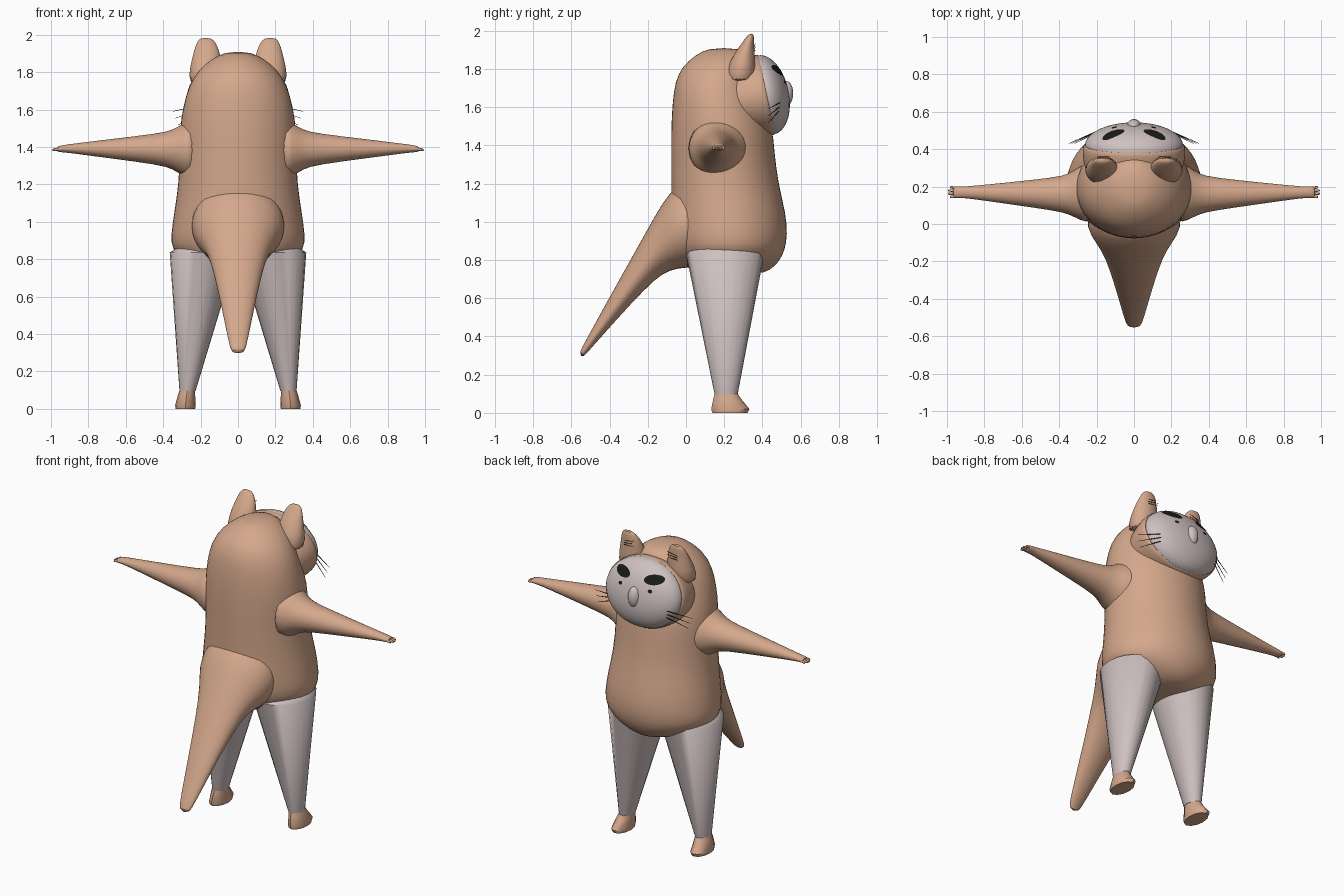
import bpy, bmesh, math
from mathutils import Vector, Matrix

cube = bpy.data.objects.get("Cube")
if cube:
    bpy.data.objects.remove(cube, do_unlink=True)


def material(name, colour):
    mat = bpy.data.materials.new(name)
    mat.use_nodes = True
    rgba = (*colour, 1)
    mat.diffuse_color = rgba
    shader = next(n for n in mat.node_tree.nodes if n.type == 'BSDF_PRINCIPLED')
    shader.inputs["Base Color"].default_value = rgba
    shader.inputs["Roughness"].default_value = 0.8
    return mat


TAN = material("tan fur", (0.66, 0.39, 0.26))
PALE = material("pale grey", (0.62, 0.53, 0.53))
BLACK = material("black", (0.01, 0.01, 0.01))


def finish(name, bm, mat, subdivide=0, angle=60):
    """Turn a bmesh into a shaded object."""
    bmesh.ops.recalc_face_normals(bm, faces=bm.faces)
    mesh = bpy.data.meshes.new(name)
    bm.to_mesh(mesh)
    bm.free()
    mesh.materials.append(mat)
    obj = bpy.data.objects.new(name, mesh)
    bpy.context.collection.objects.link(obj)
    if subdivide:
        mod = obj.modifiers.new("smooth", 'SUBSURF')
        mod.levels = mod.render_levels = subdivide
    bpy.ops.object.select_all(action='DESELECT')
    obj.select_set(True)
    bpy.context.view_layer.objects.active = obj
    bpy.ops.object.shade_smooth_by_angle(angle=math.radians(angle))
    return obj


def loft(name, rings, mat, sides=20, subdivide=1, angle=60):
    """Skin a tube over rings given as (centre, first radius, second radius) vectors."""
    bm = bmesh.new()
    loops = []
    for centre, u, v in rings:
        turns = [2 * math.pi * i / sides for i in range(sides)]
        loops.append([bm.verts.new(Vector(centre) + Vector(u) * math.cos(t) + Vector(v) * math.sin(t))
                      for t in turns])
    for a, b in zip(loops, loops[1:]):
        for i in range(sides):
            j = (i + 1) % sides
            bm.faces.new((a[i], a[j], b[j], b[i]))
    bm.faces.new(loops[0])
    bm.faces.new(loops[-1])
    return finish(name, bm, mat, subdivide, angle)


def upright(x, y, z, rx, ry):
    return (x, y, z), (rx, 0, 0), (0, ry, 0)


def sideways(x, y, z, ry, rz):
    return (x, y, z), (0, ry, 0), (0, 0, rz)


def ball(name, centre, radii, mat):
    bm = bmesh.new()
    bmesh.ops.create_uvsphere(bm, u_segments=24, v_segments=16, radius=1)
    bm.transform(Matrix.Translation(centre) @ Matrix.Diagonal((*radii, 1)))
    return finish(name, bm, mat)


def hair(name, start, end, radius=0.003):
    side = (Vector(end) - Vector(start)).orthogonal().normalized()
    other = side.cross((Vector(end) - Vector(start)).normalized())
    rings = [(start, side * radius, other * radius), (end, side * radius / 3, other * radius / 3)]
    return loft(name, rings, BLACK, sides=6, subdivide=0)


# Body and head: height, back, front, half width
body = [(0.725, 0.12, 0.38, 0.07), (0.745, 0.02, 0.44, 0.18), (0.79, -0.03, 0.49, 0.28),
        (0.85, -0.06, 0.52, 0.36), (0.93, -0.08, 0.535, 0.362), (1.05, -0.08, 0.525, 0.345),
        (1.2, -0.08, 0.485, 0.32), (1.37, -0.08, 0.465, 0.315), (1.5, -0.08, 0.455, 0.315),
        (1.62, -0.073, 0.41, 0.295), (1.73, -0.06, 0.385, 0.265), (1.81, -0.025, 0.37, 0.215),
        (1.875, 0.05, 0.35, 0.14), (1.91, 0.12, 0.28, 0.06)]
loft("body", [upright(0, (b + f) / 2, z, w, (f - b) / 2) for z, b, f, w in body], TAN, sides=24)

# Face frame leans back a little
lean = Matrix.Rotation(math.radians(12), 3, 'X')
face_centre = Vector((0, 0.42, 1.665))
face_size = Vector((0.262, 0.118, 0.21))


def on_face(x, z, lift=0.003):
    """Point on the face dome from flat face coordinates."""
    depth = math.sqrt(max(0, 1 - (x / face_size.x) ** 2 - (z / face_size.z) ** 2))
    return face_centre + lean @ Vector((x, face_size.y * depth + lift, z))


# Hood around the face
hood = []
for depth, width, height in [(-0.28, 0.2, 0.15), (-0.18, 0.25, 0.19), (-0.08, 0.275, 0.21),
                             (-0.01, 0.278, 0.219), (0.006, 0.268, 0.213), (0.0, 0.25, 0.2)]:
    hood.append((face_centre + lean @ Vector((0, depth, 0)),
                 Vector((width, 0, 0)), lean @ Vector((0, 0, height))))
loft("hood", hood, TAN, sides=28)

# Face dome
bm = bmesh.new()
bmesh.ops.create_uvsphere(bm, u_segments=40, v_segments=28, radius=1)
bm.transform(Matrix.Translation(face_centre) @ lean.to_4x4() @ Matrix.Diagonal((*face_size, 1)))
finish("face", bm, PALE)
ball("nose", (0, 0.525, 1.672), (0.038, 0.036, 0.065), PALE)
ball("lip", (0, 0.515, 1.565), (0.045, 0.018, 0.018), PALE)


def face_patch(name, x, z, rx, rz, tilt):
    """Thin oval plate that follows the face dome."""
    bm = bmesh.new()
    bmesh.ops.create_circle(bm, cap_ends=True, cap_tris=True, segments=20, radius=1)
    bmesh.ops.subdivide_edges(bm, edges=bm.edges[:], cuts=2, use_grid_fill=True)
    for v in bm.verts:
        a, b = v.co.x * rx, v.co.y * rz
        v.co = on_face(x + a * math.cos(tilt) - b * math.sin(tilt),
                       z + a * math.sin(tilt) + b * math.cos(tilt))
    return finish(name, bm, BLACK)


# Tail: upper point and lower point as (y, z), then half width
tail = [((0.1, 1.25), (0.15, 0.76), 0.26), ((-0.05, 1.2), (0.0, 0.76), 0.26),
        ((-0.125, 1.1), (-0.09, 0.745), 0.2), ((-0.2, 0.965), (-0.16, 0.7), 0.155),
        ((-0.365, 0.67), (-0.28, 0.58), 0.105), ((-0.53, 0.37), (-0.5, 0.335), 0.05),
        ((-0.562, 0.31), (-0.54, 0.285), 0.035)]
rings = []
for top, low, width in tail:
    top, low = Vector((0, *top)), Vector((0, *low))
    rings.append(((top + low) / 2, Vector((width, 0, 0)), (top - low) / 2))
loft("tail", rings, TAN)

for side, s in (("left", 1), ("right", -1)):
    # Leg covering and foot
    loft(side + "_leg", [upright(s * x, y, z, rx, ry) for x, y, z, rx, ry in [
        (0.27, 0.21, 0.095, 0.043, 0.06), (0.184, 0.205, 0.835, 0.181, 0.205),
        (0.18, 0.205, 0.87, 0.14, 0.16)]], PALE, sides=24, subdivide=0)
    loft(side + "_foot", [upright(s * x, y, z, rx, ry) for x, y, z, rx, ry in [
        (0.281, 0.23, 0, 0.052, 0.092), (0.281, 0.232, 0.02, 0.055, 0.1),
        (0.275, 0.215, 0.075, 0.046, 0.072), (0.27, 0.21, 0.105, 0.041, 0.058)]],
        TAN, sides=12, subdivide=0, angle=40)

    # Arm, hand and fingers
    loft(side + "_arm", [sideways(s * x, y, z, ry, rz) for x, y, z, ry, rz in [
        (0.22, 0.17, 1.385, 0.18, 0.18), (0.29, 0.165, 1.385, 0.145, 0.145),
        (0.35, 0.16, 1.387, 0.108, 0.105), (0.42, 0.16, 1.389, 0.09, 0.085),
        (0.7, 0.165, 1.391, 0.055, 0.05), (0.92, 0.17, 1.392, 0.028, 0.021),
        (0.95, 0.17, 1.39, 0.032, 0.018), (0.97, 0.17, 1.388, 0.03, 0.013)]], TAN)
    for i in range(4):
        y = 0.145 + i * 0.017
        reach = 0.997 if i in (1, 2) else 0.985
        loft(f"{side}_finger_{i + 1}", [
            sideways(s * 0.945, 0.17 + (y - 0.17) * 0.8, 1.39, 0.009, 0.009),
            sideways(s * 0.975, y, 1.388, 0.008, 0.009),
            sideways(s * reach, y, 1.383, 0.006, 0.006)], TAN, sides=8)

    # Ear with a few dark hairs
    loft(side + "_ear", [upright(s * x, y, z, rx, ry) for x, y, z, rx, ry in [
        (0.175, 0.28, 1.72, 0.1, 0.09), (0.17, 0.295, 1.84, 0.085, 0.068),
        (0.167, 0.315, 1.91, 0.07, 0.042), (0.17, 0.333, 1.96, 0.052, 0.024),
        (0.173, 0.342, 1.985, 0.028, 0.011)]], TAN)
    for i in range(3):
        hair(f"{side}_ear_hair_{i + 1}", (s * 0.19, 0.358, 1.895 + i * 0.012),
             (s * 0.12, 0.364, 1.9 + i * 0.018), 0.002)

    # Eye, spot and whiskers
    face_patch(side + "_eye", s * 0.11, 0.113, 0.06, 0.03, s * 0.17)
    face_patch(side + "_spot", s * 0.105, 0.045, 0.014, 0.011, 0)
    for i in range(3):
        drop = i * 0.03
        hair(f"{side}_whisker_{i + 1}", on_face(s * 0.2, -0.055 - drop * 0.7, -0.005),
             (s * (0.35 - drop / 2), 0.43, 1.59 - drop * 1.2))
